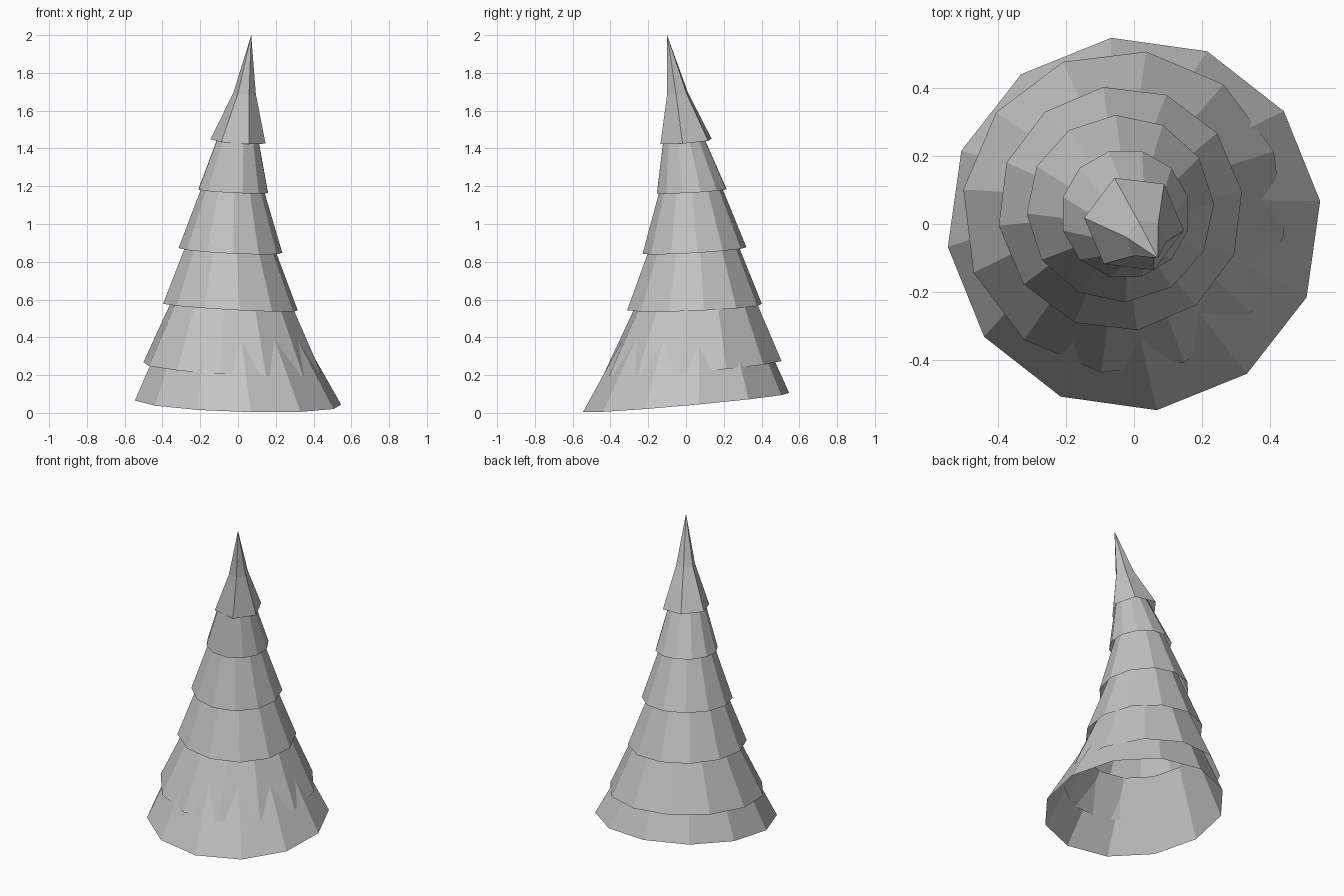
import bpy, bmesh
from math import cos, sin, radians, tau

old = bpy.data.objects.get("Cube")
if old:
    bpy.data.objects.remove(old, do_unlink=True)

grey = bpy.data.materials.new("plain grey")
grey.use_nodes = True
colour = (0.55, 0.55, 0.55, 1)
grey.diffuse_color = colour
grey.node_tree.nodes["Principled BSDF"].inputs["Base Color"].default_value = colour


def ring(bm, sides, centre, radius, turn, tilt):
    """Ring of vertices on a plane that leans by a slope in x and in y."""
    cx, cy, cz = centre
    verts = []
    for i in range(sides):
        a = radians(turn) + tau * i / sides
        dx, dy = radius * cos(a), radius * sin(a)
        verts.append(bm.verts.new((cx + dx, cy + dy, cz + tilt[0] * dx + tilt[1] * dy)))
    return verts


def skin(bm, low, high):
    for i in range(len(low)):
        j = (i + 1) % len(low)
        bm.faces.new((low[i], low[j], high[j], high[i]))


def finish(bm, name):
    mesh = bpy.data.meshes.new(name)
    bm.to_mesh(mesh)
    bm.free()
    mesh.materials.append(grey)
    bpy.context.collection.objects.link(bpy.data.objects.new(name, mesh))


# Open, overlapping skirts of branches: base centre, radius, turn, tilt, top centre, top radius
tiers = [
    ((0, 0, .055), .55, 7, (-.03, .09), (-.03, .03, .47), .34),
    ((-.03, .035, .24), .475, 22, (-.05, .08), (-.03, .05, .65), .29),
    ((-.04, .045, .56), .36, 8, (-.055, .04), (-.04, .04, .95), .21),
    ((-.04, .045, .86), .275, 3, (-.05, .06), (-.025, .02, 1.26), .14),
    ((-.025, .03, 1.175), .19, 15, (-.05, .055), (.005, -.02, 1.5), .097),
]
for number, (base, radius, turn, tilt, top, top_radius) in enumerate(tiers, 1):
    bm = bmesh.new()
    skin(bm, ring(bm, 12, base, radius, turn, tilt), ring(bm, 12, top, top_radius, turn, tilt))
    finish(bm, f"branch_tier_{number}")

# Six-sided leaning tip with a kink halfway up
bm = bmesh.new()
tilt = (-.07, .08)
low = ring(bm, 6, (0, 0, 1.437), .147, 53, tilt)
middle = ring(bm, 6, (.035, -.045, 1.69), .06, 53, tilt)
skin(bm, low, middle)
apex = bm.verts.new((.07, -.1, 2))
for i in range(6):
    bm.faces.new((middle[i], middle[(i + 1) % 6], apex))
finish(bm, "tree_tip")
